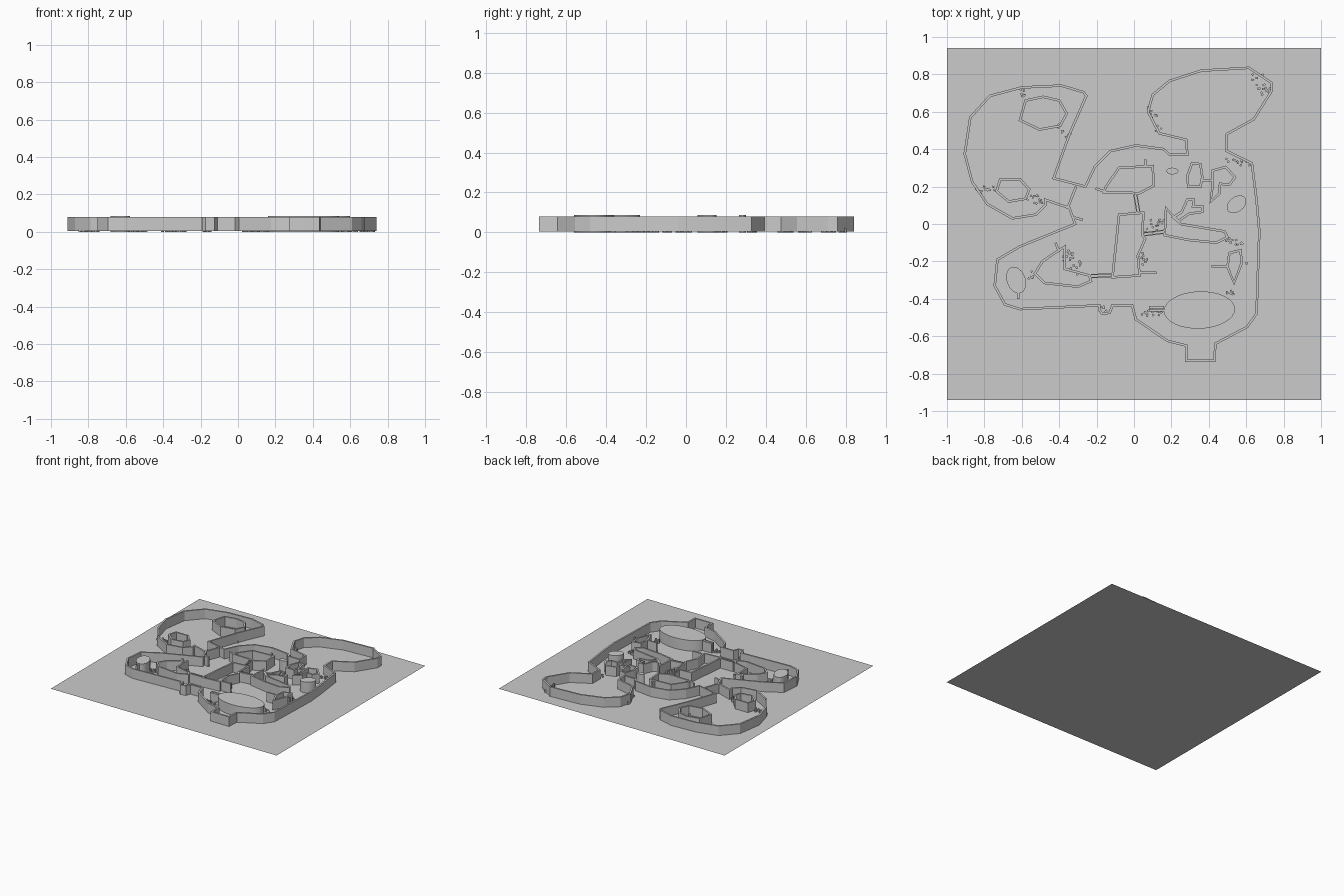
import bpy, bmesh, math, random
from mathutils import Vector, Matrix

if "Cube" in bpy.data.objects:
    bpy.data.objects.remove(bpy.data.objects["Cube"])

random.seed(4)
Z0, Z1, THICK = 0.004, 0.08, 0.013


def finish(name, bm):
    bmesh.ops.recalc_face_normals(bm, faces=bm.faces)
    me = bpy.data.meshes.new(name)
    bm.to_mesh(me)
    bm.free()
    ob = bpy.data.objects.new(name, me)
    bpy.context.collection.objects.link(ob)
    return ob


def ring_wall(name, pts):
    """Closed wall of even thickness following a plan outline."""
    pts = [Vector(p) for p in pts]
    n = len(pts)
    bm = bmesh.new()
    rows = []
    for i, p in enumerate(pts):
        a = (p - pts[i - 1]).normalized()
        b = (pts[(i + 1) % n] - p).normalized()
        na, nb = Vector((-a.y, a.x)), Vector((-b.y, b.x))
        m = na + nb
        m = m.normalized() if m.length > 1e-4 else na
        off = m * (THICK / 2 / max(0.5, m.dot(na)))
        rows.append([bm.verts.new((*q, z)) for q, z in
                     ((p - off, Z0), (p - off, Z1), (p + off, Z1), (p + off, Z0))])
    for i in range(n):
        r, s = rows[i], rows[(i + 1) % n]
        for k in range(4):
            j = (k + 1) % 4
            bm.faces.new((r[k], r[j], s[j], s[k]))
    return finish(name, bm)


def add_box(bm, a, b, width, z0, z1):
    a, b = Vector(a), Vector(b)
    d, c = b - a, (a + b) / 2
    mat = (Matrix.Translation((c.x, c.y, (z0 + z1) / 2))
           @ Matrix.Rotation(math.atan2(d.y, d.x), 4, 'Z')
           @ Matrix.Diagonal((d.length, width, z1 - z0, 1)))
    bmesh.ops.create_cube(bm, size=1, matrix=mat)


def bar(name, a, b, width=THICK, z0=Z0, z1=Z1):
    bm = bmesh.new()
    add_box(bm, a, b, width, z0, z1)
    return finish(name, bm)


def pillar(name, c, rx, ry, deg):
    bm = bmesh.new()
    h = 0.086
    mat = (Matrix.Translation((*c, h / 2)) @ Matrix.Rotation(math.radians(deg), 4, 'Z')
           @ Matrix.Diagonal((rx, ry, h, 1)))
    bmesh.ops.create_cone(bm, cap_ends=True, segments=32, radius1=1, radius2=1,
                          depth=1, matrix=mat)
    ob = finish(name, bm)
    for p in ob.data.polygons:
        p.use_smooth = abs(p.normal.z) < 0.5
    return ob


def rubble(name, a, b, width):
    """Strip of small low stones scattered between two points."""
    a, b = Vector(a), Vector(b)
    d = b - a
    side = Vector((-d.y, d.x)).normalized()
    bm = bmesh.new()
    for _ in range(max(6, int(d.length * width / 0.0004))):
        c = a + d * random.random() + side * random.uniform(-.5, .5) * width
        t = random.uniform(0, math.pi)
        e = Vector((math.cos(t), math.sin(t))) * 0.006
        add_box(bm, c - e, c + e, 0.01, 0, random.uniform(0.012, 0.03))
    return finish(name, bm)


# Ground slab (flat sheet)
bm = bmesh.new()
bm.faces.new([bm.verts.new((x, y, 0)) for x, y in
              ((-1, -.94), (1, -.94), (1, .94), (-1, .94))])
finish("ground_sheet", bm)

# Outer wall: left lobe, lower hall, right lobe joined in one loop
left_lobe = [(-.26, .20), (-.43, .245), (-.345, .48), (-.255, .685), (-.27, .705),
             (-.39, .74), (-.60, .73), (-.77, .685), (-.875, .57), (-.905, .375),
             (-.865, .225), (-.785, .107), (-.65, .03), (-.525, .05),
             (-.475, .10), (-.475, .13), (-.345, .085), (-.315, 0)]
lower_hall = [(-.61, -.12), (-.73, -.19), (-.745, -.33), (-.69, -.43), (-.61, -.455),
              (-.185, -.435), (-.185, -.46), (-.17, -.48), (-.13, -.475), (-.115, -.435),
              (-.01, -.435), (.01, -.51), (.18, -.625), (.28, -.65), (.28, -.73),
              (.43, -.73), (.435, -.64), (.605, -.55), (.655, -.48), (.67, -.04)]
right_lobe = [(.655, .13), (.63, .325), (.495, .39), (.495, .48), (.64, .56),
              (.735, .71), (.735, .755), (.615, .835), (.36, .82), (.19, .765),
              (.10, .69), (.075, .60), (.135, .485), (.28, .45), (.285, .37),
              (.19, .37), (.16, .40), (.01, .42), (-.125, .39), (-.21, .305)]
ring_wall("outer_wall", left_lobe + lower_hall + right_lobe)

# Inner hollow rooms
rooms = {
    "north_west_room": [(-.58, .66), (-.485, .68), (-.40, .66), (-.36, .59),
                        (-.395, .525), (-.505, .505), (-.61, .555)],
    "west_room": [(-.715, .24), (-.61, .24), (-.56, .185), (-.58, .135),
                  (-.67, .12), (-.735, .175)],
    "north_room": [(-.08, .30), (.10, .31), (.105, .205), (.03, .165),
                   (-.16, .17), (-.15, .20)],
    "central_room": [(-.08, .05), (.05, .06), (.045, -.06), (.06, -.08), (.02, -.17),
                     (.03, -.275), (-.115, -.285)],
    "east_room": [(.17, .085), (.25, 0), (.485, -.04), (.50, -.07), (.44, -.10),
                  (.29, -.085), (.165, -.06)],
    "east_nook": [(.255, .065), (.285, .13), (.32, .13), (.315, .095), (.365, .095),
                  (.365, .065), (.295, .055), (.235, .015), (.21, .035)],
    "north_east_cell": [(.31, .325), (.355, .32), (.365, .25), (.355, .20),
                        (.29, .20), (.285, .255)],
    "hooked_room": [(.42, .285), (.49, .305), (.54, .25), (.51, .21), (.46, .215),
                    (.455, .16), (.41, .12), (.42, .20)],
    "south_east_cell": [(.57, -.14), (.575, -.21), (.535, -.315), (.50, -.23),
                        (.51, -.155)],
    "south_west_room": [(-.37, -.12), (-.37, -.24), (-.24, -.275), (-.23, -.305),
                        (-.30, -.335), (-.48, -.315), (-.53, -.265), (-.49, -.20)],
}
for name, pts in rooms.items():
    ring_wall(name, pts)

# Solid elliptical pillars
pillar("large_pillar", (.35, -.46), .19, .10, 2)
pillar("west_pillar", (-.63, -.30), .05, .073, 20)
pillar("east_pillar", (.548, .105), .058, .04, 38)
pillar("small_pillar", (.205, .283), .032, .018, 0)

# Gate, short stub walls and double-railed links between rooms
stubs = [((-.31, .20), (-.355, .085)), ((-.32, .035), (-.275, .022)),
         ((.06, .31), (.06, .345)), ((-.205, .19), (-.15, .17)),
         ((-.42, -.10), (-.40, -.15)), ((.415, -.225), (.50, -.225)),
         ((.03, -.26), (.12, -.26)), ((.08, -.445), (.16, -.445)),
         ((.08, -.462), (.16, -.462)), ((-.62, -.37), (-.62, -.40)),
         ((.365, .235), (.415, .235)), ((.595, -.21), (.607, -.21))]
for a, b in stubs:
    bar("stub_wall", a, b)
links = [((.005, .17), (.025, .055)), ((.055, -.055), (.17, -.04)),
         ((-.23, -.278), (-.115, -.275))]
for a, b in links:
    d = Vector(b) - Vector(a)
    s = Vector((-d.y, d.x)).normalized() * 0.008
    for k in (-1, 1):
        bar("link_wall", Vector(a) + s * k, Vector(b) + s * k, 0.006)

# Rubble strips
strips = [((-.60, .68), (-.595, .725), .03), ((-.41, .53), (-.345, .47), .04),
          ((.085, .63), (.135, .49), .035), ((.645, .81), (.71, .70), .06),
          ((-.84, .17), (-.74, .20), .05), ((-.57, .15), (-.48, .115), .05),
          ((.06, -.01), (.16, -.01), .07), ((.03, -.21), (.08, -.15), .05),
          ((.49, .33), (.62, .32), .04), ((-.58, -.28), (-.53, -.26), .04),
          ((-.37, -.16), (-.28, -.25), .07), ((-.185, -.455), (-.12, -.455), .03),
          ((.02, -.475), (.15, -.475), .04), ((.50, -.08), (.57, -.13), .06),
          ((.50, -.38), (.54, -.34), .05)]
for a, b, w in strips:
    rubble("rubble_strip", a, b, w)
